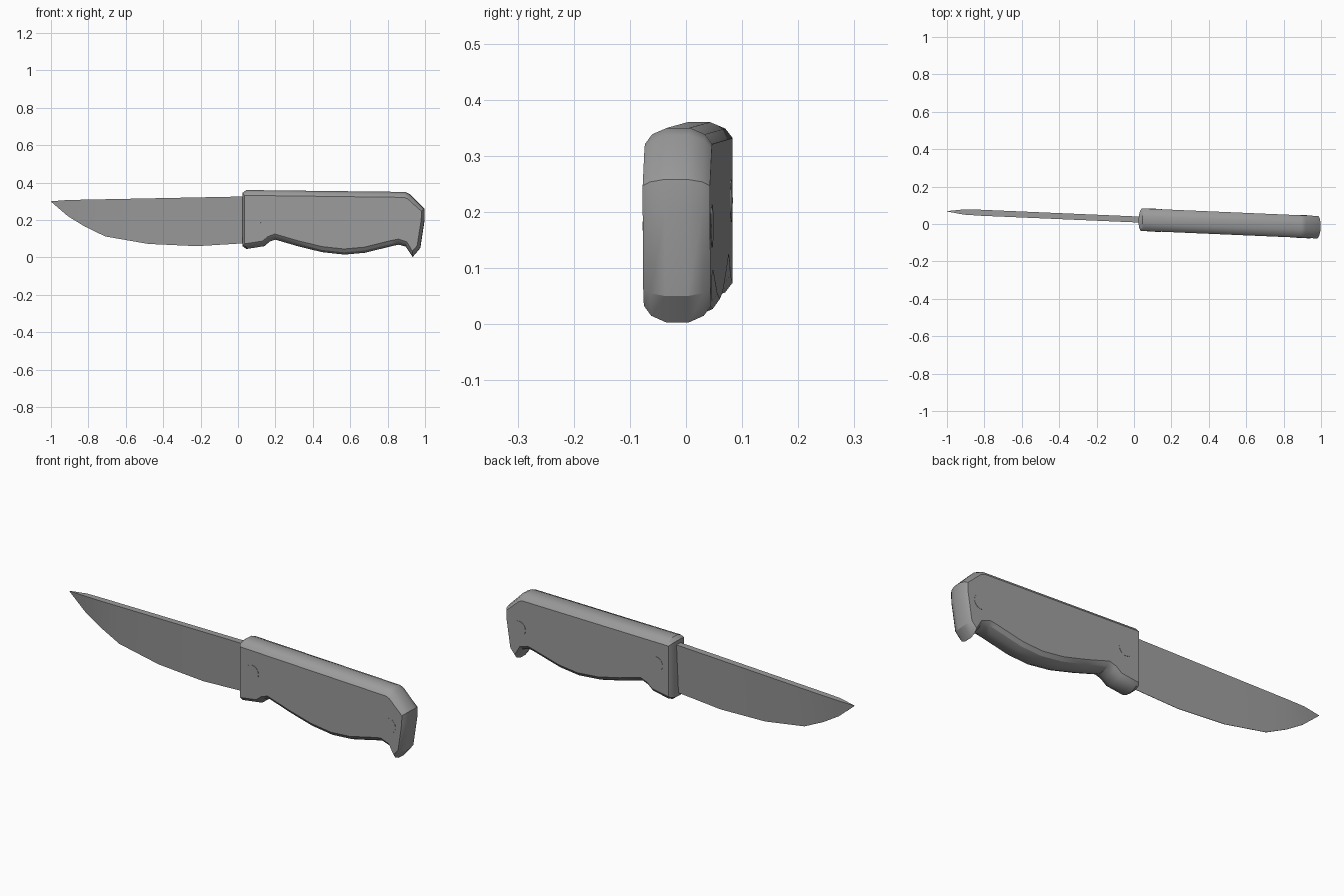
import bpy, math
from mathutils import Vector, Matrix

cube = bpy.data.objects.get("Cube")
if cube:
    bpy.data.objects.remove(cube, do_unlink=True)

# One plain grey for every part
grey = bpy.data.materials.new("plain_grey")
grey.use_nodes = True
colour = (0.33, 0.33, 0.33, 1)
grey.diffuse_color = colour
grey.node_tree.nodes["Principled BSDF"].inputs["Base Color"].default_value = colour

# The whole knife is turned slightly about z
TURN = Matrix.Translation((0, 0.025, 0)) @ Matrix.Rotation(math.radians(-2.46), 4, "Z")


def add_part(name, rings):
    """Join equal closed rings into a capped solid."""
    n = len(rings[0])
    verts = [p for ring in rings for p in ring]
    faces = [list(range(n)), list(range(len(verts) - n, len(verts)))[::-1]]
    for r in range(len(rings) - 1):
        a, b = r * n, (r + 1) * n
        for i in range(n):
            j = (i + 1) % n
            faces.append([a + j, a + i, b + i, b + j])
    mesh = bpy.data.meshes.new(name)
    mesh.from_pydata(verts, [], faces)
    mesh.materials.append(grey)
    obj = bpy.data.objects.new(name, mesh)
    bpy.context.collection.objects.link(obj)
    obj.matrix_world = TURN
    # Consistent outward normals, smooth with sharp edges kept
    bpy.ops.object.select_all(action="DESELECT")
    obj.select_set(True)
    bpy.context.view_layer.objects.active = obj
    bpy.ops.object.mode_set(mode="EDIT")
    bpy.ops.mesh.select_all(action="SELECT")
    bpy.ops.mesh.normals_make_consistent(inside=False)
    bpy.ops.object.mode_set(mode="OBJECT")
    bpy.ops.object.shade_smooth_by_angle(angle=math.radians(30))
    return obj


def inset(outline, amount):
    """Shrink a clockwise outline, less along x than along z."""
    pts = [Vector(p) for p in outline]
    out = []
    for i, p in enumerate(pts):
        d1 = (p - pts[i - 1]).normalized()
        d2 = (pts[(i + 1) % len(pts)] - p).normalized()
        inward = (Vector((d1.y, -d1.x)) + Vector((d2.y, -d2.x))).normalized()
        out.append((p.x + inward.x * amount * 0.5, p.y + inward.y * amount))
    return out


# Handle: side outline with rounded long edges
outline = [
    (0.025, 0.345), (0.045, 0.36), (0.895, 0.35), (0.92, 0.337), (0.998, 0.258),
    (0.998, 0.2), (0.975, 0.05), (0.935, 0.003), (0.898, 0.058), (0.86, 0.068),
    (0.83, 0.062), (0.68, 0.025), (0.57, 0.015), (0.45, 0.028), (0.32, 0.06),
    (0.2, 0.095), (0.17, 0.085), (0.14, 0.06), (0.045, 0.045), (0.025, 0.06)]
section = [(0.03, 0.06), (0.012, 0.047), (0, 0.02)]
layers = [(s, -y) for s, y in section] + [(s, y) for s, y in reversed(section)]
add_part("handle", [[(x, y, z) for x, z in inset(outline, s)] for s, y in layers])

# Blade: wedge sections from the tip to the handle (x, edge z, half spine)
stations = [(-1, 0.297, 0.001), (-0.91, 0.22, 0.014), (-0.82, 0.165, 0.016),
            (-0.71, 0.112, 0.016), (-0.48, 0.072, 0.016), (-0.22, 0.06, 0.016),
            (0.06, 0.077, 0.016)]
blade = []
for x, edge, half in stations:
    spine = 0.325 + 0.02 * x - (0.005 if x == -1 else 0)
    blade.append([(x, -half, spine), (x, half, spine), (x, 0.001, edge), (x, -0.001, edge)])
add_part("blade", blade)

# Rivets: thin discs on both sides of the handle
for place, cx, cz in (("front", 0.11, 0.22), ("rear", 0.91, 0.175)):
    for side, sign in (("right", -1), ("left", 1)):
        circle = [(cx + 0.038 * math.cos(k * math.tau / 20), cz + 0.038 * math.sin(k * math.tau / 20))
                  for k in range(20)]
        add_part(f"{place}_rivet_{side}",
                 [[(x, sign * y, z) for x, z in circle] for y in (0.056, 0.0615)])
